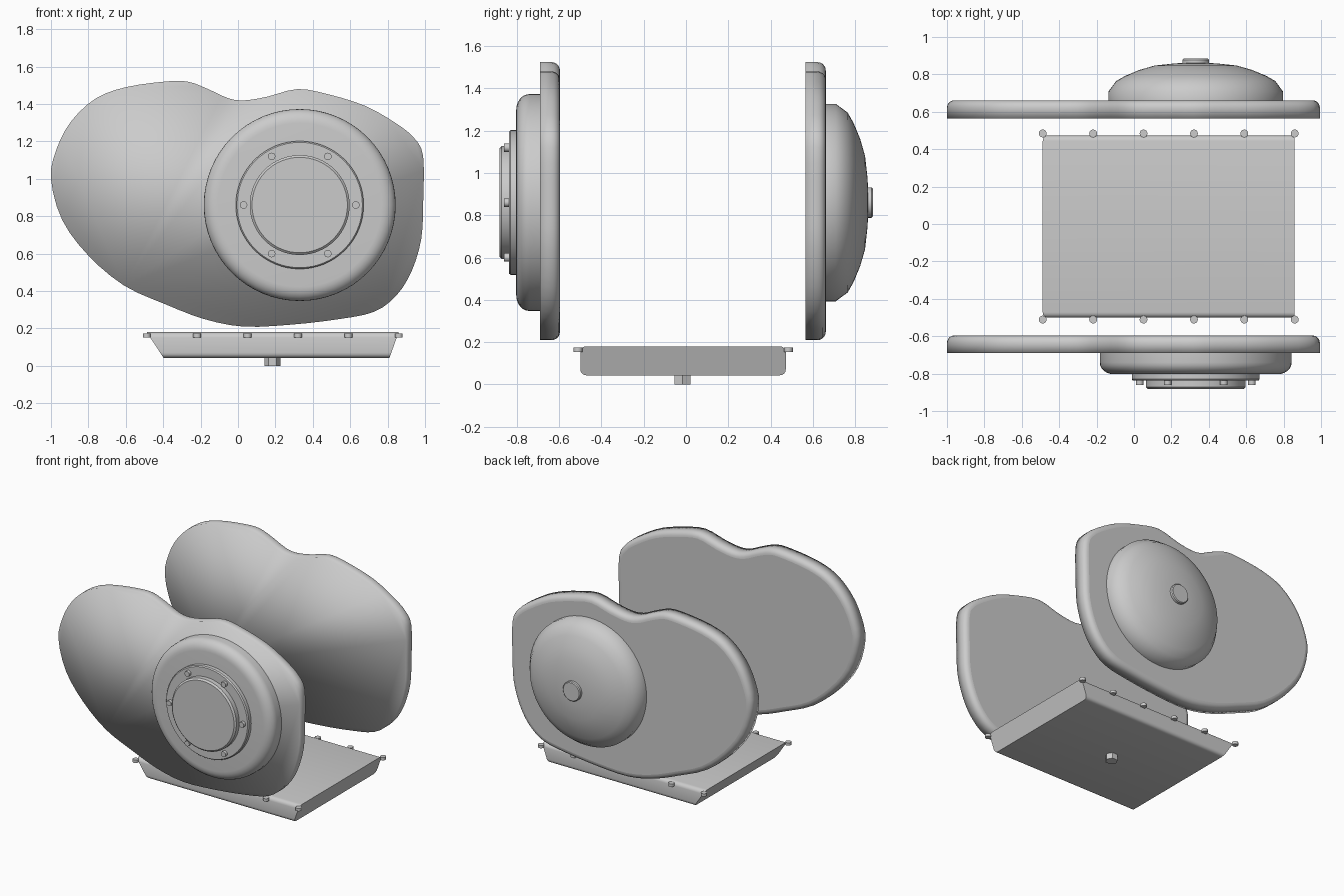
import bpy
import bmesh
from math import sin, cos, pi, radians
from mathutils import Vector

cube = bpy.data.objects.get("Cube")
if cube:
    bpy.data.objects.remove(cube, do_unlink=True)

metal = bpy.data.materials.new("plain grey metal")
metal.use_nodes = True
GREY = (0.6, 0.6, 0.6, 1.0)
metal.diffuse_color = GREY
metal.node_tree.nodes["Principled BSDF"].inputs["Base Color"].default_value = GREY


def finish(name, bm, angle=None):
    """Turn a bmesh into an object; angle gives smooth shading with sharp edges."""
    bmesh.ops.recalc_face_normals(bm, faces=bm.faces)
    mesh = bpy.data.meshes.new(name)
    bm.to_mesh(mesh)
    bm.free()
    mesh.materials.append(metal)
    obj = bpy.data.objects.new(name, mesh)
    bpy.context.collection.objects.link(obj)
    if angle:
        bpy.ops.object.select_all(action='DESELECT')
        obj.select_set(True)
        bpy.context.view_layer.objects.active = obj
        bpy.ops.object.shade_smooth_by_angle(angle=radians(angle))
    return obj


def loft(bm, rings):
    """Skin closed rings of points and cap both ends; returns the two caps."""
    loops = [[bm.verts.new(p) for p in ring] for ring in rings]
    n = len(loops[0])
    for a, b in zip(loops, loops[1:]):
        for i in range(n):
            j = (i + 1) % n
            bm.faces.new((a[i], a[j], b[j], b[i]))
    return bm.faces.new(loops[0]), bm.faces.new(loops[-1])


def turned(name, centre, profile, axis='Y', sides=64, angle=35):
    """Turn a (radius, height) profile around an axis through centre."""
    rings = []
    for r, h in profile:
        ring = []
        for k in range(sides):
            u, v = r * cos(2 * pi * k / sides), r * sin(2 * pi * k / sides)
            offset = (u, h, v) if axis == 'Y' else (u, v, h)
            ring.append(Vector(centre) + Vector(offset))
        rings.append(ring)
    bm = bmesh.new()
    loft(bm, rings)
    return finish(name, bm, angle)


def smooth_loop(points, steps=3):
    """Closed Catmull-Rom curve through the points."""
    pts = [Vector(p) for p in points]
    n = len(pts)
    out = []
    for i in range(n):
        a, b, c, d = (pts[(i + k) % n] for k in (-1, 0, 1, 2))
        for s in range(steps):
            t = s / steps
            out.append(0.5 * (2 * b + (c - a) * t + (2 * a - 5 * b + 4 * c - d) * t * t
                              + (3 * b - a - 3 * c + d) * t ** 3))
    return out


# Side covers: clockwise outline in x and z
OUTLINE = [(-1, 1), (-.97, 1.16), (-.89, 1.31), (-.76, 1.43), (-.6, 1.49), (-.39, 1.52),
           (-.27, 1.52), (-.16, 1.48), (-.05, 1.43), (.04, 1.42), (.16, 1.44), (.32, 1.48),
           (.49, 1.45), (.68, 1.39), (.84, 1.3), (.94, 1.22), (.99, 1.12), (.99, .87),
           (.98, .68), (.93, .51), (.85, .38), (.73, .29), (.54, .25), (.28, .22),
           (.03, .21), (-.18, .25), (-.39, .33), (-.61, .43), (-.8, .59), (-.94, .78)]
outline = smooth_loop(OUTLINE)


def inset(points, d):
    n = len(points)
    result = []
    for i, p in enumerate(points):
        t = (points[(i + 1) % n] - points[i - 1]).normalized()
        result.append(p + d * Vector((t.y, -t.x)))
    return result


def side_cover(name, y_front, y_back, round_r=0.04):
    rings = [[(p.x, y_front, p.y) for p in outline]]
    for k in range(6):
        a = k / 5 * pi / 2
        y = y_back - round_r * (1 - sin(a))
        rings.append([(p.x, y, p.y) for p in inset(outline, round_r * (1 - cos(a)))])
    bm = bmesh.new()
    front, back = loft(bm, rings)
    for f in bm.faces:
        f.smooth = True
    back.smooth = False
    return finish(name, bm)


side_cover("front_side_cover", -.69, -.596)
side_cover("rear_side_cover", .565, .661)

# Front round housing with its ring, cap and bolts
CX, CZ = .33, .86
hub = (CX, 0, CZ)
rim = [(.513 - .075 * (1 - cos(a)), -.74 - .063 * sin(a)) for a in (k * pi / 12 for k in range(7))]
turned("front_housing", hub, [(.513, -.68)] + rim)
turned("front_ring", hub, [(.342, -.79), (.342, -.83), (.335, -.838)])
turned("front_cap", hub, [(.267, -.83), (.267, -.872), (.255, -.883)])
for k in range(6):
    a = k * pi / 3
    turned(f"ring_bolt_{k + 1}", (CX + .3 * cos(a), 0, CZ + .3 * sin(a)),
           [(.02, -.83), (.02, -.86)], sides=16)

# Rear dome with its centre button
turned("rear_dome", hub, [(.467, .65), (.467, .708), (.425, .765), (.375, .793), (.3, .824),
                          (.22, .847), (.11, .859), (.02, .862)], angle=45)
turned("rear_button", hub, [(.072, .85), (.072, .878), (.066, .884)], sides=32)

# Oil pan: rounded cross-section in y and z, sloping ends
Y0, Y1, Z0, Z1, R = -.5, .472, .043, .18, .028
section = []
for cy, cz, start in ((Y1 - R, Z1 - R, 0), (Y0 + R, Z1 - R, 1),
                      (Y0 + R, Z0 + R, 2), (Y1 - R, Z0 + R, 3)):
    for k in range(5):
        a = (start + k / 4) * pi / 2
        section.append((cy + R * cos(a), cz + R * sin(a)))


def pan_end(low, high):
    return [(low + (high - low) * (z - Z0) / (Z1 - Z0), y, z) for y, z in section]


bm = bmesh.new()
loft(bm, [pan_end(-.398, -.488), pan_end(.81, .859)])
finish("oil_pan", bm, 35)

# Pan bolts along both long edges
for side, y in (("front", -.511), ("rear", .484)):
    for k in range(6):
        turned(f"{side}_pan_bolt_{k + 1}", (-.488 + .2695 * k, y, 0),
               [(.021, .153), (.021, .174)], axis='Z', sides=16)

# Drain plug
turned("drain_plug", (.185, -.016, 0), [(.043, 0), (.043, .06)], axis='Z', sides=6)
